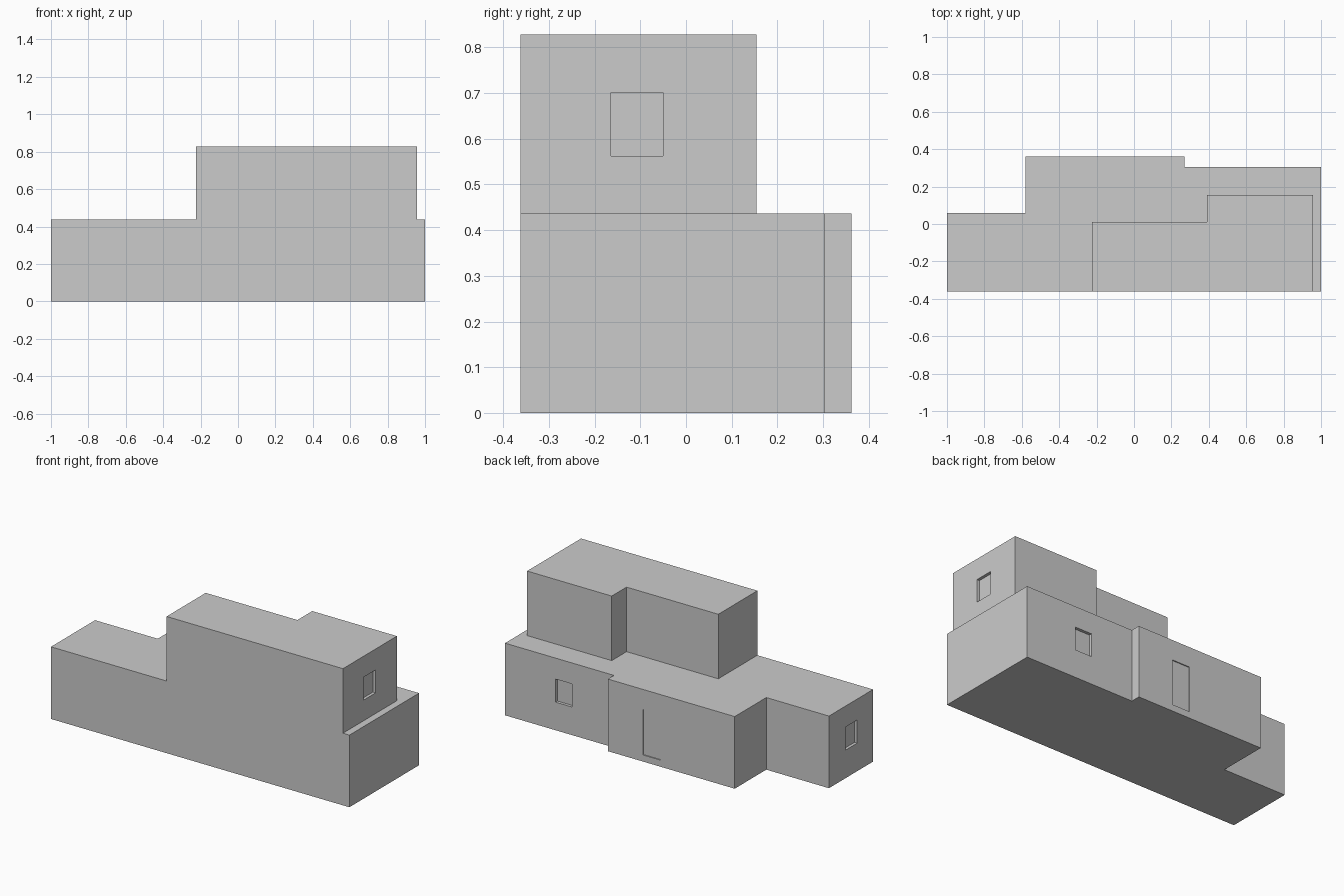
import bpy, bmesh
from mathutils import Vector

if "Cube" in bpy.data.objects:
    bpy.data.objects.remove(bpy.data.objects["Cube"])


def extrude_plan(name, plan, z0, z1):
    """Solid block from a floor plan outline."""
    bm = bmesh.new()
    base = bm.faces.new([bm.verts.new((x, y, z0)) for x, y in plan])
    top = bmesh.ops.extrude_face_region(bm, geom=[base])["geom"]
    verts = [g for g in top if isinstance(g, bmesh.types.BMVert)]
    bmesh.ops.translate(bm, verts=verts, vec=(0, 0, z1 - z0))
    bmesh.ops.recalc_face_normals(bm, faces=bm.faces)
    mesh = bpy.data.meshes.new(name)
    bm.to_mesh(mesh)
    bm.free()
    obj = bpy.data.objects.new(name, mesh)
    bpy.context.collection.objects.link(obj)
    return obj


def cut_recess(wall, lo, hi):
    """Sink a box-shaped recess into a wall block."""
    lo, hi = Vector(lo), Vector(hi)
    bpy.ops.mesh.primitive_cube_add(size=1, location=(lo + hi) / 2)
    cutter = bpy.context.object
    cutter.scale = hi - lo
    cutter.hide_render = True
    mod = wall.modifiers.new("recess", 'BOOLEAN')
    mod.operation = 'DIFFERENCE'
    mod.solver = 'EXACT'
    mod.object = cutter
    bpy.context.view_layer.objects.active = wall
    bpy.ops.object.modifier_apply(modifier=mod.name)
    bpy.data.objects.remove(cutter)


FLOOR, ROOF = 0.437, 0.828
FRONT, BACK, BACK_RIGHT = -0.362, 0.362, 0.304
DEPTH, OUT = 0.018, 0.05  # window recess depth, cutter overshoot

# Ground floor with stepped back wall
ground = extrude_plan("ground_floor", [
    (-1, FRONT), (1, FRONT), (1, BACK_RIGHT), (0.27, BACK_RIGHT),
    (0.27, BACK), (-0.58, BACK), (-0.58, 0.06), (-1, 0.06)], 0, FLOOR)

# Upper floor, L-shaped, flush with the front wall
upper = extrude_plan("upper_floor", [
    (-0.225, FRONT), (0.957, FRONT), (0.957, 0.154), (0.39, 0.154),
    (0.39, 0.012), (-0.225, 0.012)], FLOOR, ROOF)

# Windows: left end, back right, upper right end
cut_recess(ground, (-1 - OUT, -0.21, 0.17), (-1 + DEPTH, -0.097, 0.31))
cut_recess(ground, (0.55, BACK_RIGHT - DEPTH, 0.17), (0.662, BACK_RIGHT + OUT, 0.31))
cut_recess(upper, (0.957 - DEPTH, -0.164, 0.562), (0.957 + OUT, -0.05, 0.701))

# Shallow back door
cut_recess(ground, (-0.083, BACK - 0.006, 0.04), (0.036, BACK + OUT, 0.315))
